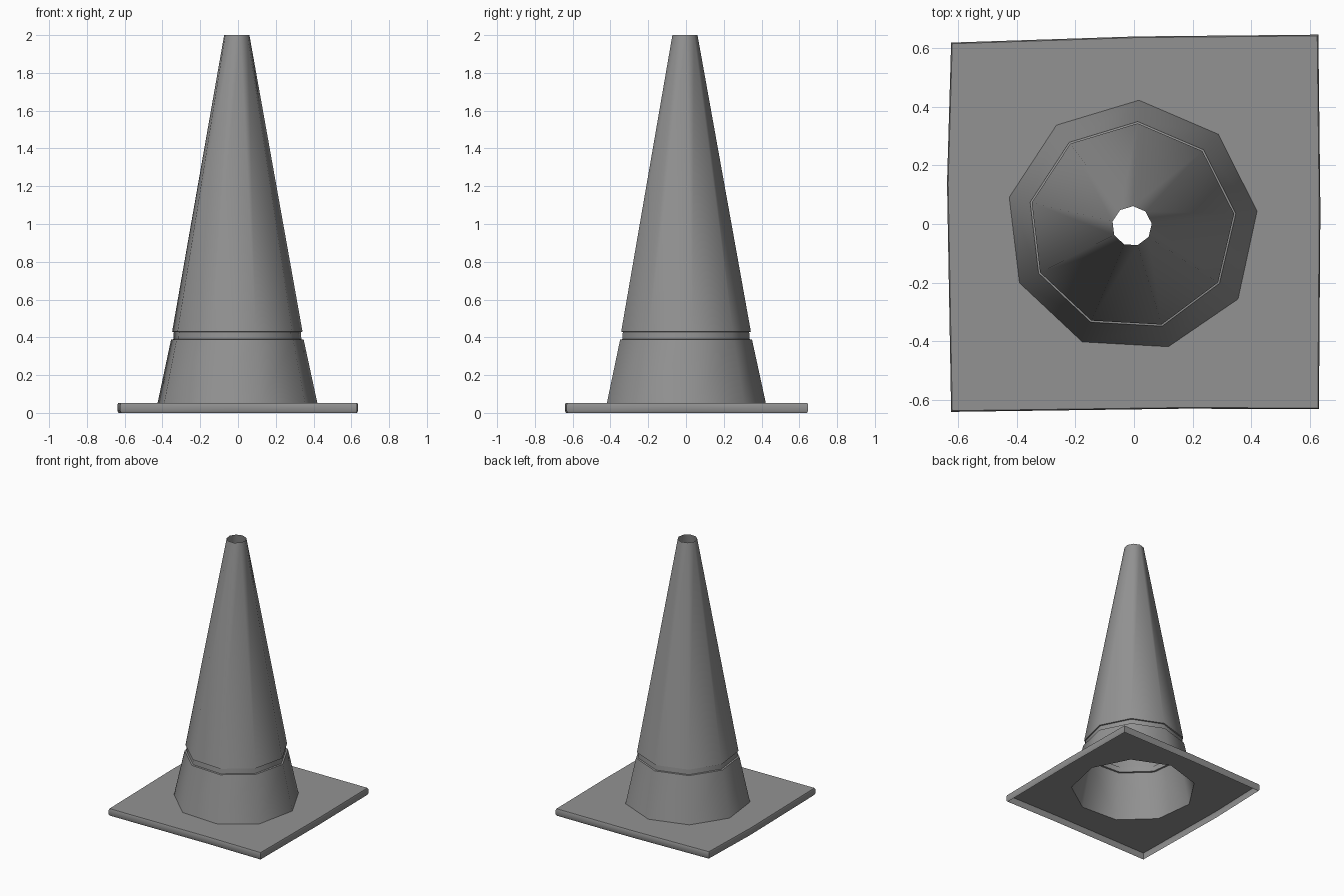
import bpy, bmesh
from math import sin, cos, radians

if "Cube" in bpy.data.objects:
    bpy.data.objects.remove(bpy.data.objects["Cube"])

SIDES = 9
CX, CY, PHASE = -0.007, -0.007, 86.8

rubber = bpy.data.materials.new("dark_rubber")
rubber.diffuse_color = (0.29, 0.29, 0.29, 1)
rubber.use_nodes = True
rubber.node_tree.nodes["Principled BSDF"].inputs["Base Color"].default_value = rubber.diffuse_color


def ring(bm, r, z):
    angles = [radians(PHASE + 360 * i / SIDES) for i in range(SIDES)]
    return [bm.verts.new((CX + r * cos(a), CY + r * sin(a), z)) for a in angles]


def foot_ring(bm):
    # One foot corner is pulled slightly outwards
    verts = ring(bm, 0.43, 0.053)
    verts[6].co.xy = (0.355, -0.256)
    return verts


def outline(bm, pts, inset, z):
    k = 1 - inset / 0.635
    return [bm.verts.new((x * k, y * k, z)) for x, y in pts]


def bridge(bm, lower, upper):
    n = len(lower)
    for i in range(n):
        j = (i + 1) % n
        bm.faces.new((lower[i], lower[j], upper[j], upper[i]))


def loop_edges(bm, loop):
    return [bm.edges.get((v, loop[i - 1])) or bm.edges.new((v, loop[i - 1]))
            for i, v in enumerate(loop)]


def finish(bm, name, angle):
    mesh = bpy.data.meshes.new(name)
    bm.to_mesh(mesh)
    bm.free()
    mesh.materials.append(rubber)
    obj = bpy.data.objects.new(name, mesh)
    bpy.context.collection.objects.link(obj)
    bpy.ops.object.select_all(action='DESELECT')
    obj.select_set(True)
    bpy.context.view_layer.objects.active = obj
    bpy.ops.object.shade_smooth_by_angle(angle=radians(angle))
    return obj


# Hollow cone: foot, narrow groove, then long tapered body with open tip
bm = bmesh.new()
profile = [(0.357, 0.388), (0.345, 0.39), (0.342, 0.428), (0.351, 0.43), (0.068, 2.0)]
rings = [foot_ring(bm)] + [ring(bm, r, z) for r, z in profile]
for a, b in zip(rings, rings[1:]):
    bridge(bm, a, b)
finish(bm, "cone_body", 45)

# Slightly uneven square base: thin skirt, open below, with a nine-sided opening
corners = [(0.631, -0.632), (0.636, 0.05), (0.629, 0.646), (0.01, 0.64),
           (-0.624, 0.619), (-0.638, 0.14), (-0.624, -0.641), (0.18, -0.63)]
bm = bmesh.new()
levels = [(0.006, 0.0), (0.0, 0.01), (0.0, 0.043), (0.004, 0.053)]
plate = [outline(bm, corners, inset, z) for inset, z in levels]
for a, b in zip(plate, plate[1:]):
    bridge(bm, a, b)
edges = loop_edges(bm, plate[-1]) + loop_edges(bm, foot_ring(bm))
fill = bmesh.ops.triangle_fill(bm, use_beauty=True, edges=edges, normal=(0, 0, 1))
for f in fill["geom"]:
    if isinstance(f, bmesh.types.BMFace):
        f.normal_update()
        if f.normal.z < 0:
            f.normal_flip()
finish(bm, "base_plate", 50)
